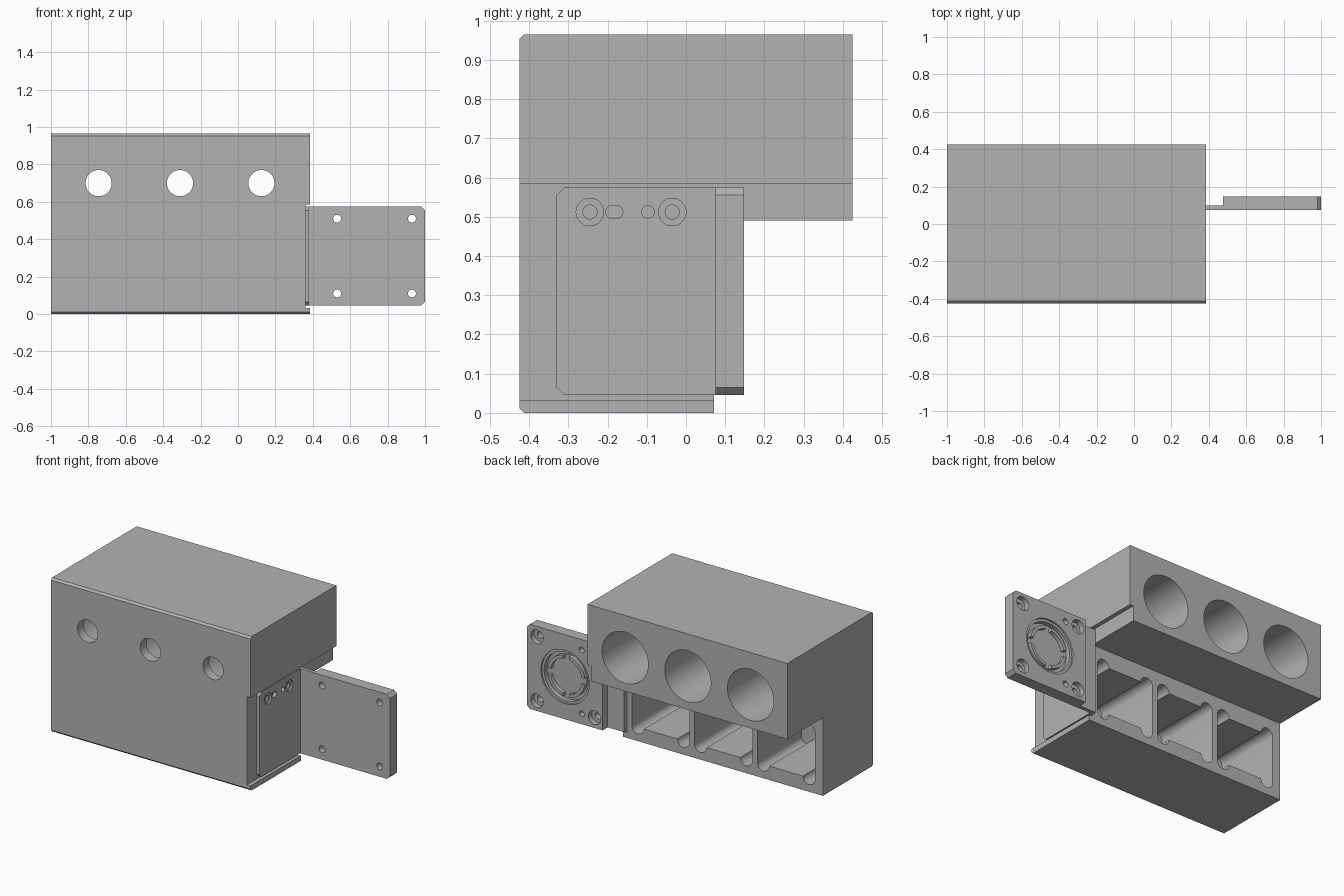
import bpy, bmesh
from math import sin, cos, pi, radians
from mathutils import Vector

cube = bpy.data.objects.get("Cube")
if cube:
    bpy.data.objects.remove(cube, do_unlink=True)

grey = bpy.data.materials.new("plain grey")
grey.use_nodes = True
COLOUR = (0.45, 0.45, 0.45, 1)
grey.diffuse_color = COLOUR
grey.node_tree.nodes["Principled BSDF"].inputs["Base Color"].default_value = COLOUR


def prism(name, points, axis, lo, hi):
    """Extrude a 2D outline along an axis; outline uses the other two axes in order."""
    def place(p, t):
        a, b = p
        return {"x": (t, a, b), "y": (a, t, b), "z": (a, b, t)}[axis]
    bm = bmesh.new()
    face = bm.faces.new([bm.verts.new(place(p, lo)) for p in points])
    new = bmesh.ops.extrude_face_region(bm, geom=[face])["geom"]
    shift = Vector(place((0, 0), hi - lo))
    bmesh.ops.translate(bm, vec=shift, verts=[v for v in new if isinstance(v, bmesh.types.BMVert)])
    bmesh.ops.recalc_face_normals(bm, faces=bm.faces)
    mesh = bpy.data.meshes.new(name)
    bm.to_mesh(mesh)
    bm.free()
    mesh.materials.append(grey)
    obj = bpy.data.objects.new(name, mesh)
    bpy.context.collection.objects.link(obj)
    return obj


def arc(cx, cy, r, start=0, turn=2 * pi, n=48):
    count = n if turn >= 2 * pi else n + 1
    return [(cx + r * cos(start + turn * i / n), cy + r * sin(start + turn * i / n))
            for i in range(count)]


def rect(a0, b0, a1, b1):
    return [(a0, b0), (a1, b0), (a1, b1), (a0, b1)]


def activate(obj):
    bpy.ops.object.select_all(action="DESELECT")
    obj.select_set(True)
    bpy.context.view_layer.objects.active = obj


def cut(target, points, axis, lo, hi):
    tool = prism("cutter", points, axis, lo, hi)
    tool.hide_render = True
    activate(target)
    mod = target.modifiers.new("cut", "BOOLEAN")
    mod.operation = "DIFFERENCE"
    mod.solver = "EXACT"
    mod.object = tool
    bpy.ops.object.modifier_apply(modifier=mod.name)
    bpy.data.objects.remove(tool, do_unlink=True)


def finish(obj):
    activate(obj)
    bpy.ops.object.shade_smooth_by_angle(angle=radians(30))


# Main housing: stepped profile with small front chamfers
FRONT, BACK, TOP, C = -0.425, 0.425, 0.965, 0.012
housing = prism("housing", [
    (FRONT + C, 0), (0.072, 0), (0.072, 0.49), (BACK, 0.49),
    (BACK, TOP), (FRONT + C, TOP), (FRONT, TOP - C), (FRONT, C)], "x", -1, 0.385)

# Shallow step on the side that receives the bracket
cut(housing, rect(-0.6, 0.033, 0.6, 0.585), "x", 0.36, 0.5)

# Bores, front openings and relieved-corner pockets
WALL = -0.365
for x in (-0.745, -0.31, 0.125):
    cut(housing, arc(x, 0.70, 0.16, n=64), "y", WALL, 0.5)
    cut(housing, arc(x, 0.70, 0.07), "y", -0.5, WALL + 0.05)
    r, low, high = 0.042, 0.087, 0.383
    pocket = []
    for side, z, start in ((1, high, 0), (-1, high, 0), (-1, low, pi), (1, low, pi)):
        pocket += arc(x + side * 0.158, z, r, start, pi, 16)
    cut(housing, pocket, "y", WALL, 0.2)
finish(housing)

# Bracket: side plate, thin bend and thick mounting plate in one outline
Z0, Z1 = 0.045, 0.575
F, B = 0.075, 0.148
bracket = prism("bracket", [
    (0.36, -0.33), (0.38, -0.33), (0.38, F), (1, F),
    (1, B), (0.475, B), (0.475, 0.098), (0.36, 0.098)], "z", Z0, Z1)

# Clipped corners
K = 0.02
for z, s in ((Z0, 1), (Z1, -1)):
    def corner(a, d):
        return [(a + d * K, z - s * K), (a - d * 2 * K, z - s * K),
                (a - d * K, z), (a, z + s * K), (a + d * K, z + s * 2 * K)]
    cut(bracket, corner(1, 1), "y", 0, 0.3)
    cut(bracket, corner(-0.33, -1), "x", 0.3, 0.5)

# Counterbored corner holes and pin holes on the mounting plate
for z in (0.11, 0.51):
    for x in (0.53, 0.93):
        cut(bracket, arc(x, z, 0.021, n=32), "y", 0, 0.3)
        cut(bracket, arc(x, z, 0.043, n=32), "y", 0.115, 0.3)
    cut(bracket, arc(0.62, z, 0.018, n=24), "y", 0.11, 0.3)

# Round seat in the back of the mounting plate
CX, CZ = 0.735, 0.31
cut(bracket, arc(CX, CZ, 0.168, n=64), "y", 0.138, 0.3)
cut(bracket, arc(CX, CZ, 0.152, n=64), "y", 0.11, 0.3)

# Adjustment holes along the top of the side plate
for y in (-0.245, -0.035):
    cut(bracket, arc(y, 0.512, 0.018, n=24), "x", 0.3, 0.5)
    cut(bracket, arc(y, 0.512, 0.035, n=32), "x", 0.37, 0.5)
slot = arc(-0.178, 0.512, 0.017, -pi / 2, pi, 16) + arc(-0.187, 0.512, 0.017, pi / 2, pi, 16)
cut(bracket, slot, "x", 0.3, 0.5)
cut(bracket, arc(-0.097, 0.512, 0.016, n=24), "x", 0.3, 0.5)
finish(bracket)

# Slotted ring standing inside the round seat
ring = prism("seat_ring", arc(CX, CZ, 0.13, n=64), "y", 0.108, 0.138)
cut(ring, arc(CX, CZ, 0.11, n=64), "y", 0.115, 0.3)
cut(ring, rect(CX - 0.2, CZ - 0.02, CX + 0.2, CZ + 0.02), "y", 0.115, 0.3)
cut(ring, rect(CX - 0.02, CZ - 0.2, CX + 0.02, CZ + 0.2), "y", 0.115, 0.3)
finish(ring)
